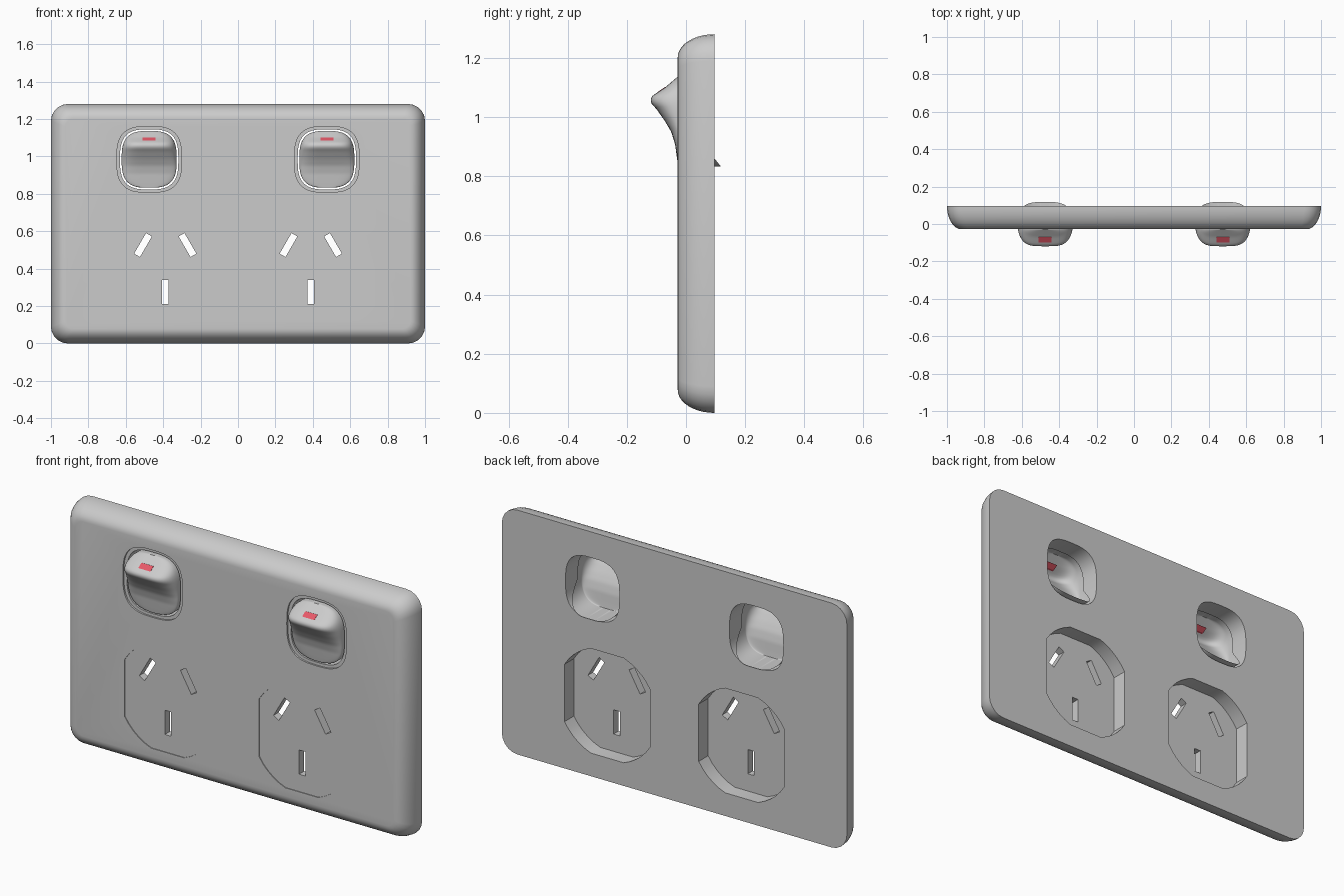
import bpy, bmesh, math
from math import sin, cos, pi

if "Cube" in bpy.data.objects:
    bpy.data.objects.remove(bpy.data.objects["Cube"])

FRONT, BACK = -0.028, 0.096


def make_object(name, bm, angle=35):
    bmesh.ops.recalc_face_normals(bm, faces=bm.faces[:])
    me = bpy.data.meshes.new(name)
    bm.to_mesh(me)
    bm.free()
    ob = bpy.data.objects.new(name, me)
    bpy.context.collection.objects.link(ob)
    return ob


def smooth(ob, deg):
    bpy.ops.object.select_all(action='DESELECT')
    ob.select_set(True)
    bpy.context.view_layer.objects.active = ob
    bpy.ops.object.shade_smooth_by_angle(angle=math.radians(deg))


def loft(name, rings):
    """Closed solid from rings of 3D points."""
    bm = bmesh.new()
    vs = [[bm.verts.new(p) for p in ring] for ring in rings]
    n = len(vs[0])
    for a, b in zip(vs, vs[1:]):
        for i in range(n):
            j = (i + 1) % n
            bm.faces.new((a[i], a[j], b[j], b[i]))
    bm.faces.new(vs[0])
    bm.faces.new(vs[-1][::-1])
    return make_object(name, bm)


def cut(target, outline, y0, y1):
    """Remove a prism with the given (x, z) outline from the target."""
    c = loft("cutter", [[(x, y, z) for x, z in outline] for y in (y0, y1)])
    c.hide_render = True
    m = target.modifiers.new("cut", 'BOOLEAN')
    m.operation, m.solver, m.object = 'DIFFERENCE', 'EXACT', c
    bpy.context.view_layer.objects.active = target
    bpy.ops.object.modifier_apply(modifier=m.name)
    bpy.data.objects.remove(c)


def round_rect(hx, hz, r, cz, seg=5):
    pts = []
    for k, (sx, sz) in enumerate(((1, 1), (-1, 1), (-1, -1), (1, -1))):
        for i in range(seg + 1):
            a = (k + i / seg) * pi / 2
            pts.append((sx * (hx - r) + r * cos(a), cz + sz * (hz - r) + r * sin(a)))
    return pts


def squircle(cx, cz, hx, hz, n=48, e=3.0):
    pts = []
    for i in range(n):
        c, s = cos(2 * pi * i / n), sin(2 * pi * i / n)
        pts.append((cx + hx * math.copysign(abs(c) ** (2 / e), c),
                    cz + hz * math.copysign(abs(s) ** (2 / e), s)))
    return pts


def clipped_circle(cx, cz, r, hx, hz):
    """Circle with its four sides cut flat."""
    a0, a1 = math.acos(hx / r), math.asin(hz / r)
    pts = []
    for k in range(4):
        lo, hi = (a0, a1) if k % 2 == 0 else (pi / 2 - a1, pi / 2 - a0)
        for i in range(6):
            a = k * pi / 2 + lo + (hi - lo) * i / 5
            pts.append((cx + r * cos(a), cz + r * sin(a)))
    return pts


def slot(cx, cz, tilt, w=0.036, h=0.127):
    c, s = cos(tilt), sin(tilt)
    return [(cx + x * c + z * s, cz - x * s + z * c)
            for x, z in ((-w/2, -h/2), (w/2, -h/2), (w/2, h/2), (-w/2, h/2))]


# wall plate with a rounded front edge
rings = []
for i in range(11):
    a = pi / 2 * i / 10
    inset = 0.078 * (1 - cos(a))
    y = BACK - (BACK - FRONT) * sin(a)
    rings.append([(x, y, z) for x, z in
                  round_rect(1 - inset, 0.64 - inset, 0.09 - 0.6 * inset, 0.64)])
plate = loft("wall_plate", rings)

# switch openings, socket faces and pin slots
SW_X, SW_Z, SW_HX, SW_HZ = 0.475, 0.984, 0.147, 0.152
for s in (-1, 1):
    cut(plate, squircle(s * SW_X, SW_Z, 0.173, 0.176), -0.2, FRONT + 0.009)
    cut(plate, squircle(s * SW_X, SW_Z, 0.156, 0.161), -0.2, 0.2)
    sx, sz = s * 0.389, 0.395
    face = clipped_circle(sx, sz, 0.29, 0.248, 0.274)
    cut(plate, face, -0.2, FRONT + 0.004)
    cut(plate, face, 0.018, 0.2)
    for dx, z, t in ((-0.119, 0.526, 30), (0.119, 0.526, -30), (0, 0.275, 0)):
        cut(plate, slot(sx + dx, z, math.radians(t)), -0.2, 0.2)
smooth(plate, 30)

# rocker side profile as (z, y), bottom to top
PROFILE = [(0.82, -0.024), (0.858, -0.03), (0.908, -0.037), (0.95, -0.05),
           (0.986, -0.071), (1.027, -0.10), (1.048, -0.119), (1.067, -0.119),
           (1.078, -0.105), (1.10, -0.071), (1.135, -0.03), (1.15, -0.025)]


def profile_y(z):
    for (z0, y0), (z1, y1) in zip(PROFILE, PROFILE[1:]):
        if z <= z1:
            return y0 + (y1 - y0) * (z - z0) / (z1 - z0)
    return PROFILE[-1][1]


red = bpy.data.materials.new("indicator_red")
red.diffuse_color = (0.8, 0.1, 0.14, 1)
red.use_nodes = True
red.node_tree.nodes["Principled BSDF"].inputs["Base Color"].default_value = red.diffuse_color

for s, side in ((-1, "left"), (1, "right")):
    # hollow rocker cap with its skirt running back through the plate
    bm = bmesh.new()
    rows, cols, grid = 44, 28, []
    for i in range(rows + 1):
        v = sin(pi / 2 * 0.95 * (2 * i / rows - 1))
        z = SW_Z + SW_HZ * v
        w = SW_HX * (1 - abs(v) ** 3) ** (1 / 3)
        row = []
        for j in range(cols + 1):
            u = sin(pi / 2 * (2 * j / cols - 1))
            y = -0.02 + (profile_y(z) + 0.02) * max(0, 1 - abs(u) ** 4) ** 0.5
            row.append(bm.verts.new((s * SW_X + u * w, y, z)))
        grid.append(row)
    for a, b in zip(grid, grid[1:]):
        for j in range(cols):
            bm.faces.new((a[j], a[j + 1], b[j + 1], b[j]))
    rim = bmesh.ops.extrude_edge_only(bm, edges=[e for e in bm.edges if e.is_boundary])
    for v in rim["geom"]:
        if isinstance(v, bmesh.types.BMVert):
            v.co.y = min(0.117, max(0.01, 0.117 - 0.8 * (v.co.z - 0.834)))
    smooth(make_object("rocker_" + side, bm), 40)

    # red indicator window lying in the upper slope
    z0, z1 = 1.084, 1.101
    ring = lambda d: [(s * SW_X + x, profile_y(z) + d, z)
                      for x, z in ((-0.035, z0), (0.035, z0), (0.035, z1), (-0.035, z1))]
    win = loft("indicator_" + side, [ring(-0.002), ring(0.012)])
    win.data.materials.append(red)
